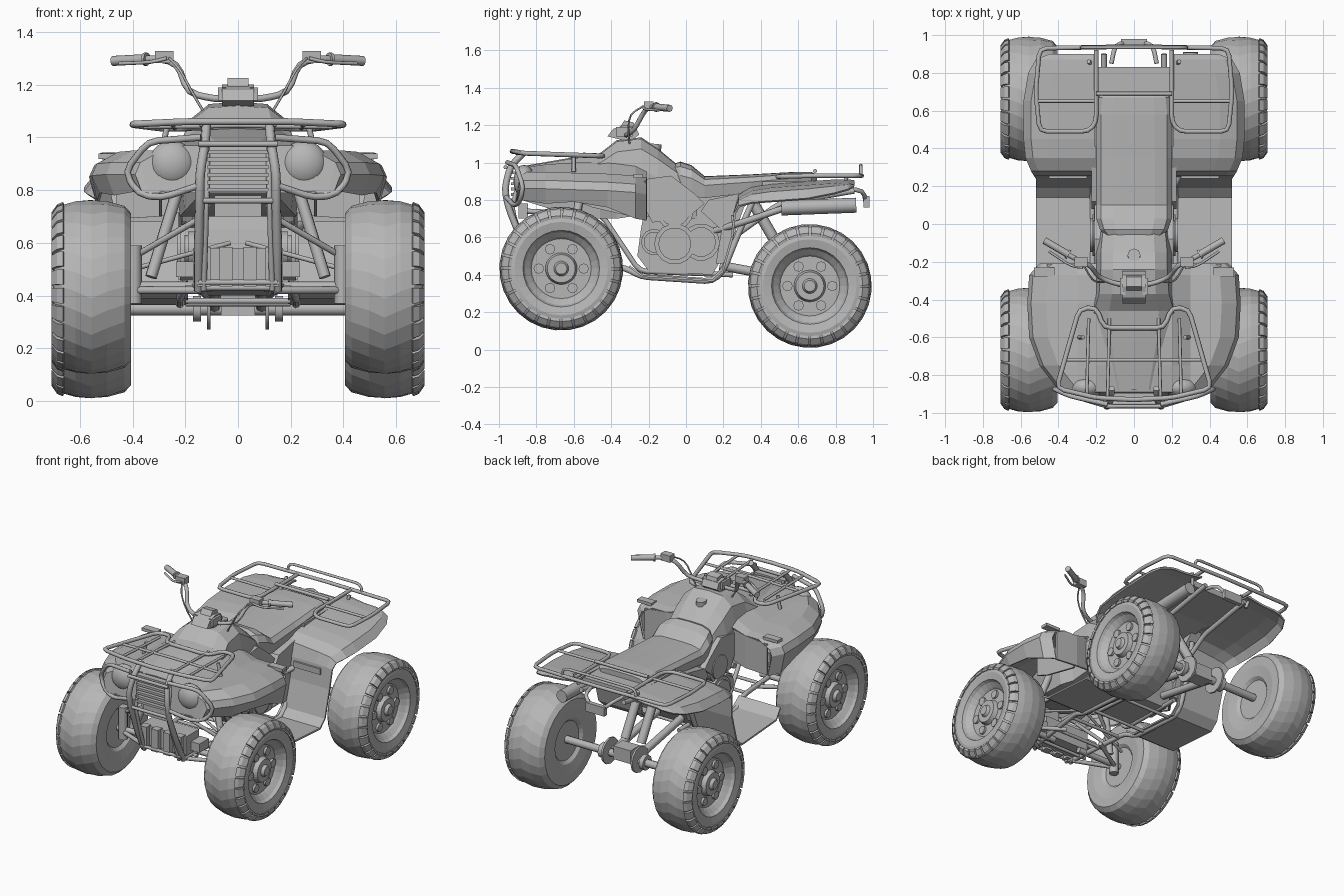
import bpy, bmesh, math
from mathutils import Vector, Matrix

old = bpy.data.objects.get("Cube")
if old:
    bpy.data.objects.remove(old, do_unlink=True)

GREY = (0.47, 0.47, 0.47, 1)
mat = bpy.data.materials.new("plain grey")
mat.use_nodes = True
mat.diffuse_color = GREY
mat.node_tree.nodes["Principled BSDF"].inputs["Base Color"].default_value = GREY


def finish(ob, mirror=False, thick=0, smooth=False):
    ob.data.materials.clear()
    ob.data.materials.append(mat)
    if smooth:
        bpy.ops.object.select_all(action='DESELECT')
        ob.select_set(True)
        bpy.context.view_layer.objects.active = ob
        bpy.ops.object.shade_smooth_by_angle(angle=math.radians(50))
    if mirror:
        m = ob.modifiers.new("mirror", 'MIRROR')
        m.use_clip = True
    if thick:
        s = ob.modifiers.new("thickness", 'SOLIDIFY')
        s.thickness = thick
    return ob


def from_bm(name, bm, **kw):
    bmesh.ops.recalc_face_normals(bm, faces=bm.faces)
    me = bpy.data.meshes.new(name)
    bm.to_mesh(me)
    bm.free()
    ob = bpy.data.objects.new(name, me)
    bpy.context.collection.objects.link(ob)
    return finish(ob, **kw)


def loft(name, rows, ring=False, **kw):
    """Skin over rows of points; ring closes each row and caps the ends."""
    bm = bmesh.new()
    vs = [[bm.verts.new(p) for p in r] for r in rows]
    n = len(rows[0])
    for a, b in zip(vs, vs[1:]):
        for i in range(n if ring else n - 1):
            j = (i + 1) % n
            bm.faces.new((a[i], a[j], b[j], b[i]))
    if ring:
        bm.faces.new(vs[0])
        bm.faces.new(vs[-1])
    return from_bm(name, bm, **kw)


def prism(name, yz, x0, x1, **kw):
    return loft(name, [[(x, y, z) for y, z in yz] for x in (x0, x1)], ring=True, **kw)


def box(name, c, s, **kw):
    y, z, b, h = c[1], c[2], s[1] / 2, s[2] / 2
    return prism(name, [(y - b, z - h), (y + b, z - h), (y + b, z + h), (y - b, z + h)],
                 c[0] - s[0] / 2, c[0] + s[0] / 2, **kw)


def body(name, stations):
    """Rounded body along y from (y, half width, top, bottom)."""
    rows = []
    for y, w, t, b in stations:
        h = t - b
        half = [(w * .55, t - h * .02), (w * .88, t - h * .15), (w, t - h * .42), (w * .92, b)]
        rows.append([(0, y, t)] + [(x, y, z) for x, z in half] + [(-x, y, z) for x, z in half[::-1]])
    return loft(name, rows, ring=True)


def fillet(pts, d):
    pts = [Vector(p) for p in pts]
    out = [pts[0]]
    for before, p, after in zip(pts, pts[1:], pts[2:]):
        a, b = before - p, after - p
        a = p + a.normalized() * min(d, a.length * .45)
        b = p + b.normalized() * min(d, b.length * .45)
        out += [a, (a + p * 2 + b) / 4, b]
    return out + [pts[-1]]


def tube(name, pts, r=.011, mirror=True, d=.04, res=2):
    pts = fillet(pts, d)
    cu = bpy.data.curves.new(name, 'CURVE')
    cu.dimensions = '3D'
    cu.bevel_depth, cu.bevel_resolution, cu.use_fill_caps = r, res, True
    sp = cu.splines.new('POLY')
    sp.points.add(len(pts) - 1)
    for q, p in zip(sp.points, pts):
        q.co = (*p, 1)
    ob = bpy.data.objects.new(name, cu)
    bpy.context.collection.objects.link(ob)
    bpy.ops.object.select_all(action='DESELECT')
    ob.select_set(True)
    bpy.context.view_layer.objects.active = ob
    bpy.ops.object.convert(target='MESH')
    return finish(bpy.context.view_layer.objects.active, mirror=mirror, smooth=True)


# Wheels: turned tyre and rim with a chevron tread and low shoulder lugs
TYRE = [(-.12, .02), (-.12, .13), (-.138, .15), (-.15, .22), (-.15, .28), (-.125, .307), (-.06, .325),
        (0, .331), (.06, .325), (.112, .31), (.138, .28), (.145, .25), (.135, .205), (.115, .195), (.09, .168),
        (.08, .16), (.08, .085), (.11, .075), (.11, .04), (.13, .03), (.13, .005)]
LUG = [(.1, .305), (.108, .322), (.13, .313), (.151, .283), (.148, .268), (.13, .27)]


def wheel(name, cy, cz, cx=.556, n=28):
    def at(x, r, k):
        a = 2 * math.pi * k / n
        return (cx + x, cy + r * math.cos(a), cz + r * math.sin(a))
    rows = [[at(x, r, k + max(0, 1 - abs(x) / .1) * .6 * (r > .3)) for k in range(n)] for x, r in TYRE]
    loft(name + "_tyre_and_rim", rows, ring=True, mirror=True)
    bm = bmesh.new()
    for k in range(n):
        ends = [[bm.verts.new(at(x, r, k + e)) for x, r in LUG] for e in (.06, .88)]
        for i in range(len(LUG)):
            j = (i + 1) % len(LUG)
            bm.faces.new((ends[0][i], ends[0][j], ends[1][j], ends[1][i]))
        bm.faces.new(ends[0])
        bm.faces.new(ends[1])
    from_bm(name + "_tread_lugs", bm, mirror=True)
    for k in range(6):
        tube(name + "_rim_boss", [at(.06, .12, k * n / 6), at(.095, .12, k * n / 6)], .028)


wheel("front_wheel", -.667, .433)
wheel("rear_wheel", .662, .34)

# Front fender and nose shell: (y, centre, shoulder, half width, lower edge)
rows = []
for y, zc, zs, w, zl in [(-.91, .79, .79, .36, .78), (-.89, .97, .95, .39, .8), (-.75, .99, .95, .5, .78),
                         (-.6, 1, .945, .555, .79), (-.42, 1, .94, .565, .76),
                         (-.27, .98, .93, .555, .7), (-.21, .95, .92, .5, .69)]:
    half = [(0, zc), (.2, zc), (.3, zs), (w - .1, zs), (w - .02, max(zl, zs - .045)),
            (w, max(zl, zs - .09)), (w - .03, zl)]
    rows.append([(x, y, z) for x, z in half])
loft("front_fender", rows, mirror=True, thick=.012)
box("fender_lip", (.475, -.255, .928), (.11, .05, .02), mirror=True)
loft("fender_rear_panel", [[(.19, -.24, .72), (.19, -.24, .94)], [(.3, -.22, .7), (.3, -.22, .92)],
                           [(.46, -.225, .69), (.46, -.225, .9)]], mirror=True, thick=.012)
loft("inner_wheel_arch", [[(.3, -.6, .8), (.3, -.6, .94)], [(.3, -.5, .76), (.3, -.5, .94)],
                          [(.3, -.24, .7), (.3, -.24, .9)]], mirror=True, thick=.012)

# Footwell and rear fender in one sheet: (y, z, half width, edge drop)
rows = []
for y, z, w, drop in [(-.3, .45, .5, 0), (-.23, .4, .52, 0), (.14, .375, .52, 0), (.19, .42, .52, 0),
                      (.24, .6, .52, 0), (.255, .74, .53, .01), (.28, .81, .545, .04), (.35, .848, .575, .06),
                      (.45, .865, .585, .07), (.65, .88, .585, .07), (.8, .89, .56, .05), (.87, .89, .52, .03),
                      (.9, .885, .45, .01)]:
    half = [(.19, z + .02 * (z > .8)), (w - .13, z), (w - .04, z - drop * .3), (w, z - drop)]
    rows.append([(x, y, q) for x, q in half])
loft("footwell_and_rear_fender", rows, mirror=True, thick=.012)
box("rear_deck", (0, .62, .88), (.42, .42, .04))
box("fender_bracket", (.35, .25, .7), (.2, .02, .04), mirror=True)

# Tank, seat and engine
body("tank_cover", [(-.88, .14, .98, .8), (-.62, .22, 1.025, .72), (-.46, .24, 1.05, .7), (-.37, .21, 1.12, .7),
                    (-.24, .2, 1.135, .72), (-.15, .2, 1.075, .7), (-.06, .19, 1, .7), (.06, .17, .9, .7)])
body("seat", [(-.09, .13, .985, .88), (-.03, .18, 1.005, .83), (.03, .2, .985, .82), (.1, .2, .927, .81),
              (.35, .2, .937, .84), (.58, .2, .95, .87), (.67, .19, .95, .88), (.7, .16, .935, .89)])
tube("tank_cap", [(0, -.17, 1.05), (0, -.165, 1.1)], .035, mirror=False)
prism("engine_block", [(-.26, .5), (-.2, .42), (.14, .4), (.2, .5), (.26, .84), (-.2, .84), (-.24, .65)], -.15, .15)
for y, z, r, x in [(-.06, .565, .11, .22), (.08, .575, .1, .2), (-.06, .74, .1, .205), (-.17, .575, .07, .19)]:
    tube("engine_cover", [(.1, y, z), (x, y, z)], r, res=5)
    tube("engine_cover_cap", [(.1, y, z), (x + .012, y, z)], r * .8, res=5)
prism("side_panel", [(.08, .74), (.12, .8), (.4, .86), (.31, .76), (.26, .62), (.2, .46), (.16, .46), (.19, .64)],
      .15, .225, mirror=True)
prism("knee_panel", [(-.3, .9), (-.08, .93), (.05, .83), (.1, .78), (0, .7), (-.18, .68)], .17, .21, mirror=True)

# Frame
tube("lower_frame", [(.15, -.8, .43), (.2, -.33, .44), (.22, -.24, .39), (.22, .14, .365), (.22, .2, .42),
                     (.21, .28, .62), (.18, .36, .8)], .016)
tube("inner_frame", [(.12, -.85, .74), (.13, -.45, .72), (.14, -.25, .42), (.12, .25, .4)], .014)
tube("rear_frame", [(.15, .18, .55), (.16, .5, .78), (.16, .9, .85)], .016)
for y, z in ((-.72, .43), (-.55, .43), (-.38, .435), (-.15, .38), (.1, .37)):
    tube("frame_rung", [(-.2, y, z), (.2, y, z)], .011, mirror=False)

# Front suspension
tube("lower_arm", [(.14, -.78, .42), (.41, -.67, .42), (.14, -.5, .42)], .014)
tube("upper_arm", [(.15, -.76, .69), (.39, -.67, .55), (.15, -.54, .69)], .012)
tube("front_knuckle", [(.395, -.67, .37), (.395, -.67, .59)], .03)
tube("front_axle", [(.1, -.667, .433), (.47, -.667, .433)], .02)
tube("front_shock", [(.33, -.63, .47), (.22, -.565, .83)], .023)
tube("steering_rod", [(.03, -.5, .6), (.4, -.6, .5)], .009)
box("front_gearbox", (0, -.73, .515), (.34, .14, .13))
for x in (.045, .13):
    box("gearbox_rib", (x, -.81, .51), (.05, .05, .15), mirror=True)
box("gearbox_ear", (.2, -.7, .5), (.07, .1, .06), mirror=True)

# Rear axle, swing arm, shock and exhaust
tube("rear_axle", [(0, .662, .35), (.5, .662, .35)], .026)
box("rear_hub", (0, .64, .37), (.13, .1, .09))
tube("axle_collar", [(.14, .66, .35), (.17, .66, .35)], .05, res=3)
tube("brake_disc", [(.105, .66, .36), (.118, .66, .36)], .088, res=4)
tube("swing_arm", [(.09, .18, .45), (.09, .66, .36)], .025)
tube("rear_shock", [(.06, .35, .8), (.06, .57, .42)], .03)
tube("exhaust", [(.3, .51, .757), (.3, .91, .772)], .04, mirror=False, res=4)
tube("exhaust_pipe", [(.16, .1, .62), (.26, .3, .68), (.3, .52, .755)], .018, mirror=False)

# Nose: domed headlights, grille, radiator
bm = bmesh.new()
place = Matrix.Translation((.25, -.865, .9)) @ Matrix.Rotation(math.pi / 2, 4, 'X') @ Matrix.Diagonal((1, 1, .65, 1))
bmesh.ops.create_uvsphere(bm, u_segments=20, v_segments=10, radius=.088, matrix=place)
from_bm("headlight", bm, mirror=True, smooth=True)
for k in range(7):
    box("grille_slat", (0, -.915, .8 + k * .029), (.23, .04, .015))
box("radiator", (0, -.87, .74), (.18, .05, .08))

# Front guard
tube("guard_loop", [(.14, -.955, 1), (.34, -.91, .985), (.43, -.87, .87), (.38, -.89, .785),
                    (.29, -.92, .77), (.14, -.965, .82)], .013)
tube("guard_upright", [(.12, -.87, 1.05), (.125, -.94, .98), (.145, -.97, .86), (.145, -.95, .76),
                       (.15, -.87, .56), (.15, -.8, .42)], .018)
tube("guard_inner_upright", [(.115, -.88, .98), (.12, -.93, .75), (.13, -.82, .42)], .011)
for y, z in ((-.965, .975), (-.95, .76), (-.83, .45)):
    tube("guard_crossbar", [(-.15, y, z), (.15, y, z)], .011, mirror=False)

# Front rack
tube("front_rack_rail", [(0, -.93, 1.06), (.2, -.92, 1.06), (.41, -.87, 1.05), (.29, -.45, 1.035),
                         (.2, -.44, 1.035), (.16, -.55, 1.04), (0, -.55, 1.04)], .013)
for x in (.14, .25):
    tube("front_rack_bar", [(x, -.91, 1.05), (x - .01, -.5, 1.035)], .009)
tube("front_rack_crossbar", [(0, -.72, 1.045), (.36, -.72, 1.04)], .009)
tube("front_rack_post", [(.27, -.6, 1.035), (.29, -.6, .95)], .011)

# Rear rack
tube("rear_rack_rail", [(0, .94, .93), (.5, .93, .93), (.52, .7, .93), (.5, .49, .925), (.24, .49, .925),
                        (.2, .54, .93), (.2, .92, .93)], .012)
tube("rear_rack_centre", [(.2, .69, .955), (0, .69, .955)], .011)
tube("rear_rack_crossbar", [(.2, .65, .93), (.52, .65, .93)], .009)
tube("rear_rack_backrail", [(0, .935, .985), (.27, .935, .985), (.28, .935, .93)], .009)
tube("rear_rack_post", [(.24, .86, .93), (.22, .84, .85)], .011)
box("tail_light", (0, .965, .79), (.14, .03, .06))
tube("tail_bracket", [(.12, .85, .86), (.1, .95, .85), (.04, .96, .79)], .012)

# Handlebars
prism("handlebar_mount", [(-.42, 1.14), (-.3, 1.11), (-.25, 1.15), (-.27, 1.19), (-.33, 1.2), (-.39, 1.18)],
      -.06, .06)
prism("mount_cap", [(-.36, 1.18), (-.27, 1.18), (-.28, 1.215), (-.33, 1.225)], -.04, .04)
box("mount_wing", (.06, -.33, 1.165), (.03, .09, .05), mirror=True)
tube("handlebar", [(0, -.32, 1.15), (.09, -.32, 1.145), (.19, -.28, 1.17), (.23, -.22, 1.28),
                   (.3, -.19, 1.3), (.47, -.09, 1.29)], .013)
tube("grip", [(.35, -.16, 1.297), (.475, -.087, 1.29)], .019)
tube("grip_flange", [(.345, -.163, 1.297), (.355, -.157, 1.297)], .026)
box("handlebar_switch", (.28, -.2, 1.305), (.07, .05, .045), mirror=True)
tube("brake_lever", [(.27, -.23, 1.3), (.33, -.225, 1.285), (.45, -.145, 1.28)], .007)
tube("control_cable", [(.26, -.23, 1.3), (.22, -.3, 1.26), (.18, -.31, 1.18), (.12, -.3, 1.08)], .005)
